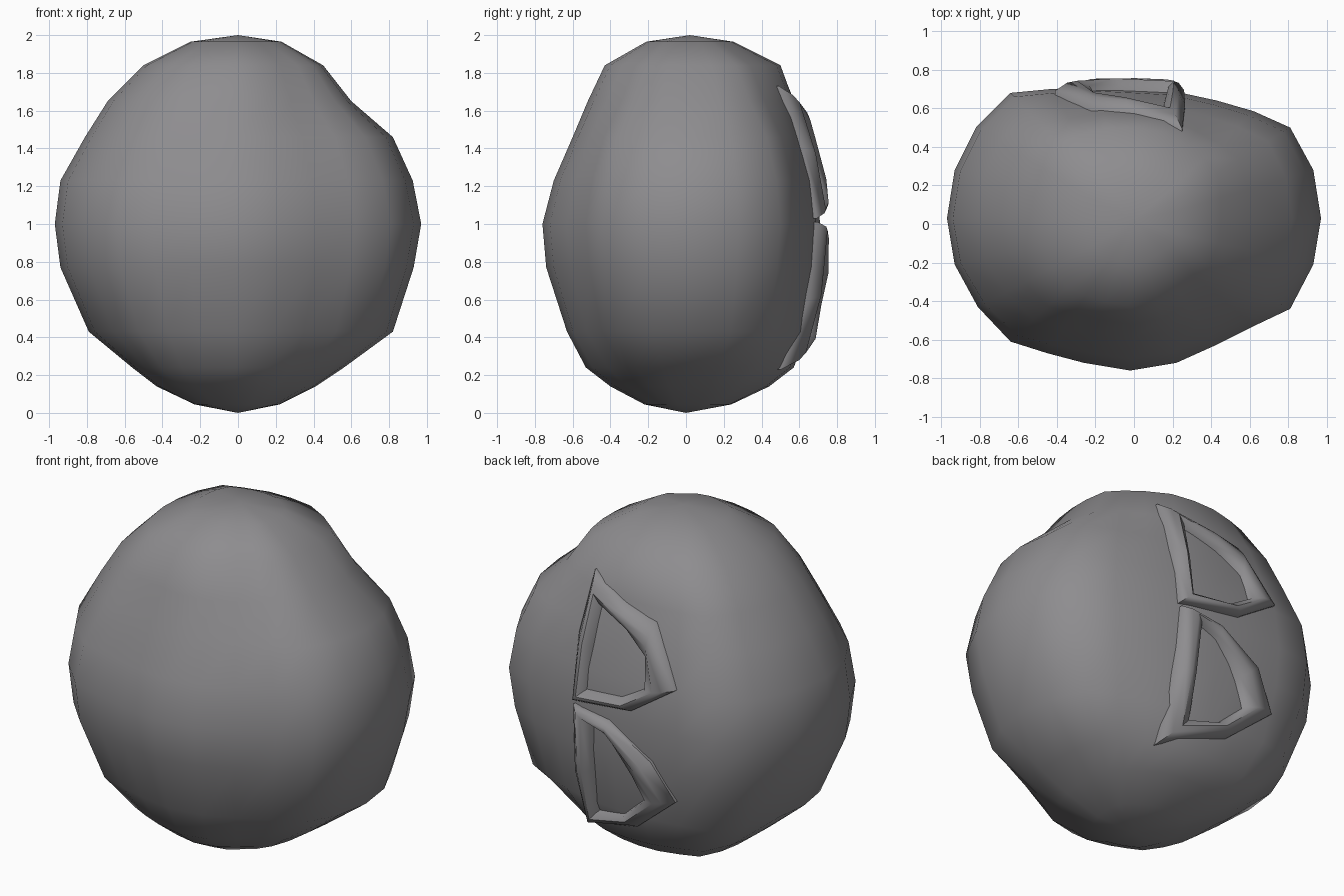
import bpy, math
from mathutils import Vector
from mathutils.bvhtree import BVHTree

if "Cube" in bpy.data.objects:
    bpy.data.objects.remove(bpy.data.objects["Cube"])

grey = bpy.data.materials.new("stone grey")
grey.diffuse_color = (0.27, 0.265, 0.275, 1)
grey.use_nodes = True
grey.node_tree.nodes["Principled BSDF"].inputs["Base Color"].default_value = grey.diffuse_color


def make(name, verts, faces, angle):
    me = bpy.data.meshes.new(name)
    me.from_pydata(verts, [], faces)
    me.materials.append(grey)
    ob = bpy.data.objects.new(name, me)
    bpy.context.collection.objects.link(ob)
    bpy.ops.object.select_all(action='DESELECT')
    bpy.context.view_layer.objects.active = ob
    ob.select_set(True)
    bpy.ops.object.mode_set(mode='EDIT')
    bpy.ops.mesh.select_all(action='SELECT')
    bpy.ops.mesh.normals_make_consistent(inside=False)
    bpy.ops.object.mode_set(mode='OBJECT')
    bpy.ops.object.shade_smooth_by_angle(angle=math.radians(angle))
    return ob


# Boulder: plan outline at mid height, scaled per row towards four side profiles
outline = [(.97, .03), (.93, .28), (.81, .50), (.62, .585), (.43, .64), (.2, .69),
           (0, .70), (-.2, .71), (-.43, .70), (-.64, .68), (-.82, .50), (-.93, .28),
           (-.97, .03), (-.93, -.21), (-.81, -.43), (-.64, -.61), (-.45, -.67), (-.26, -.72),
           (-.02, -.76), (.22, -.72), (.42, -.63), (.62, -.53), (.81, -.44), (.93, -.21)]
# z, right, left, back, front reach
rows = [(.045, .22, .23, .24, .22), (.14, .41, .43, .44, .40), (.24, .56, .56, .57, .53),
        (.43, .82, .79, .64, .63), (.77, .93, .94, .69, .74), (1.0, .97, .97, .70, .76),
        (1.23, .925, .94, .68, .70), (1.46, .82, .81, .62, .60), (1.65, .60, .69, .57, .52),
        (1.84, .45, .50, .50, .43), (1.965, .23, .25, .25, .21)]
verts, faces = [(0, 0, 0)], []
for z, e, w, n, s in rows:
    for x, y in outline:
        a = math.atan2(y, x)
        kx = e / .97 if x > 0 else w / .97
        ky = n / .70 if y > 0 else s / .76
        k = kx * math.cos(a) ** 2 + ky * math.sin(a) ** 2
        verts.append((x * k, y * k, z))
verts.append((0, 0.02, 2.0))
N, top = len(outline), len(verts) - 1
for i in range(N):
    j = (i + 1) % N
    faces.append((0, 1 + j, 1 + i))
    for r in range(len(rows) - 1):
        b = 1 + r * N
        faces.append((b + i, b + j, b + N + j, b + N + i))
    b = 1 + (len(rows) - 1) * N
    faces.append((b + i, b + j, top))
make("boulder", verts, faces, 60)
tree = BVHTree.FromPolygons([Vector(v) for v in verts], faces)


def back_y(x, z):
    hit = tree.ray_cast(Vector((x, 3, z)), Vector((0, -1, 0)))[0]
    return hit.y if hit else 0.5


# Raised rim frames lying on the back surface: outer and inner loops in (x, z)
def rim(name, outer, inner):
    # across the rim: blend from outer to inner, height above the surface
    section = [(0, -.04), (0, .02), (.3, .055), (.55, .06), (.85, .03), (1, -.03)]
    n = len(outer)
    vs, fs = [], []
    for t, h in section:
        for (ox, oz), (ix, iz) in zip(outer, inner):
            x, z = ox + (ix - ox) * t, oz + (iz - oz) * t
            vs.append((x, back_y(x, z) + h, z))
    m = len(section)
    for r in range(m):
        for i in range(n):
            j, q = (i + 1) % n, (r + 1) % m
            fs.append((r * n + i, r * n + j, q * n + j, q * n + i))
    make(name, vs, fs, 50)


rim("upper_rim",
    [(.25, 1.73), (.265, 1.4), (.26, 1.03), (-.14, 1.08), (-.41, 1.26), (-.22, 1.58), (-.03, 1.63)],
    [(.135, 1.57), (.15, 1.35), (.164, 1.12), (-.06, 1.14), (-.2, 1.22), (-.2, 1.37), (-.06, 1.49)])
rim("lower_rim",
    [(.25, 1.01), (.27, .6), (.27, .23), (-.125, .36), (-.40, .59), (-.27, .81), (.01, .98)],
    [(.106, .93), (.12, .65), (.127, .39), (-.037, .42), (-.18, .55), (-.12, .68), (.01, .88)])
